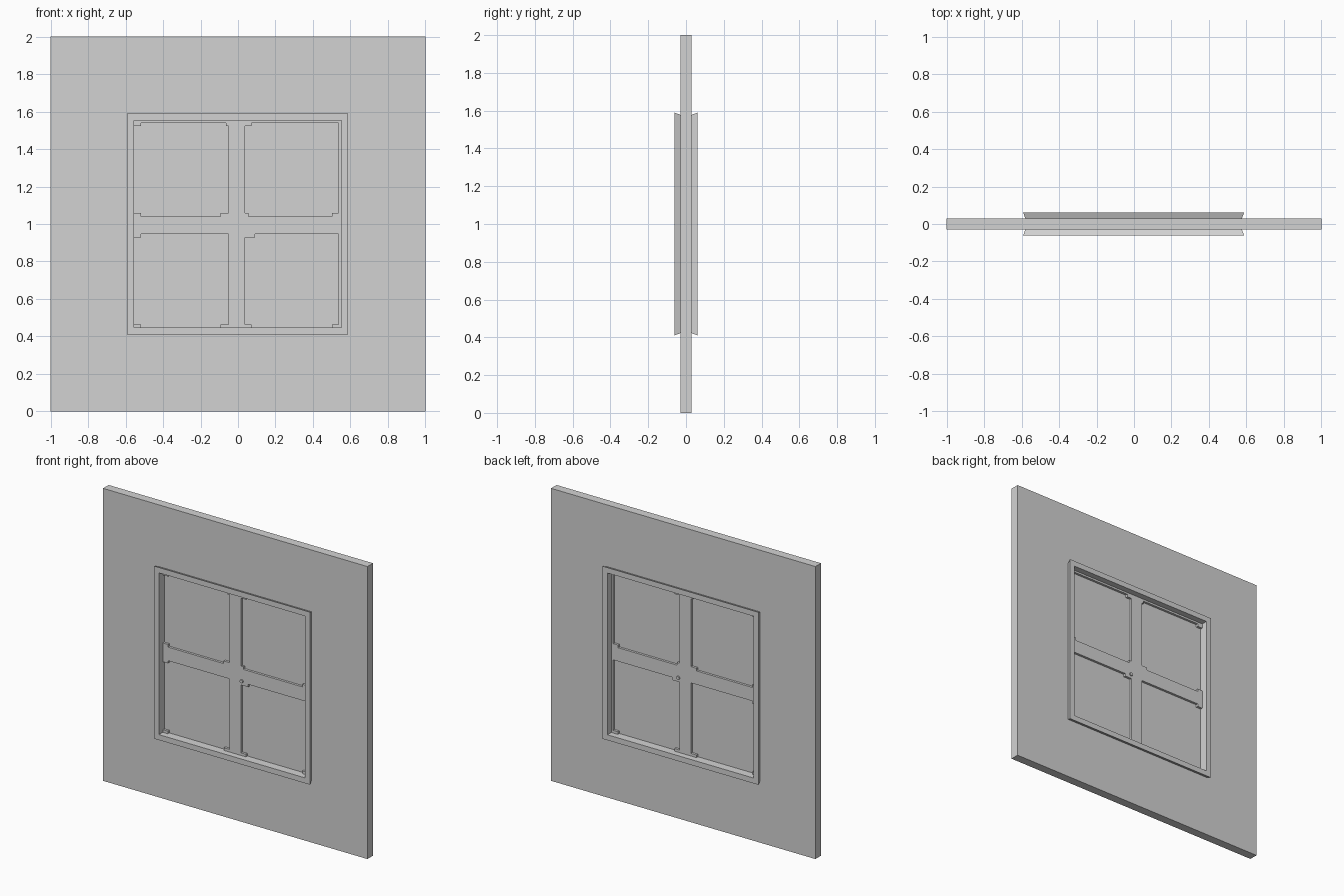
import bpy, bmesh
from mathutils import Matrix

cube = bpy.data.objects.get("Cube")
if cube:
    bpy.data.objects.remove(cube, do_unlink=True)

grey = bpy.data.materials.new("plain grey")
grey.use_nodes = True
grey.diffuse_color = (0.65, 0.65, 0.65, 1)
grey.node_tree.nodes["Principled BSDF"].inputs["Base Color"].default_value = grey.diffuse_color


def finish(name, bm):
    bmesh.ops.recalc_face_normals(bm, faces=bm.faces)
    mesh = bpy.data.meshes.new(name)
    bm.to_mesh(mesh)
    bm.free()
    mesh.materials.append(grey)
    obj = bpy.data.objects.new(name, mesh)
    bpy.context.collection.objects.link(obj)
    return obj


def add_box(bm, x0, x1, z0, z1, depth):
    """Box centred on y = 0 with the given half depth."""
    place = Matrix.Translation(((x0 + x1) / 2, 0, (z0 + z1) / 2))
    size = Matrix.Diagonal((x1 - x0, 2 * depth, z1 - z0, 1))
    bmesh.ops.create_cube(bm, size=1, matrix=place @ size)


def square_ring(name, profile, cx=0.0):
    """Sweep a closed profile of (half width, y) round a square opening."""
    bm = bmesh.new()
    loops = [[bm.verts.new((cx + sx * r, y, 1 + sz * r))
              for sx, sz in ((-1, -1), (1, -1), (1, 1), (-1, 1))]
             for r, y in profile]
    for a, b in zip(loops, loops[1:] + loops[:1]):
        for i in range(4):
            j = (i + 1) % 4
            bm.faces.new((a[i], a[j], b[j], b[i]))
    return finish(name, bm)


# Wall with a square opening
square_ring("wall", [(1, -0.03), (1, 0.03), (0.565, 0.03), (0.565, -0.03)])

# Casing that flares outwards on both sides of the wall
square_ring("window_casing", [(0.59, -0.062), (0.578, -0.03), (0.578, 0.03),
                              (0.59, 0.062), (0.553, 0.062), (0.553, -0.062)], -0.002)

# Glass sheet
bm = bmesh.new()
add_box(bm, -0.556, 0.556, 0.444, 1.556, 0.004)
finish("glass", bm)

# Sash bars: cross, top rail and side stile
BAR = 0.02
bm = bmesh.new()
add_box(bm, -0.052, 0.037, 0.444, 1.556, BAR)
add_box(bm, 0.537, 0.556, 0.444, 1.556, BAR)
finish("upright_bars", bm)
bm = bmesh.new()
add_box(bm, -0.556, 0.556, 0.947, 1.04, BAR)
add_box(bm, -0.556, 0.556, 1.54, 1.556, BAR)
finish("cross_bars", bm)

# Small blocks in the pane corners: corner x, corner z, direction x and z, width
corners = [
    (-0.553, 1.54, 1, -1, 0.036), (-0.553, 1.04, 1, 1, 0.036), (-0.052, 1.04, -1, 1, 0.042),
    (-0.052, 1.54, -1, -1, 0.012),
    (0.037, 1.54, 1, -1, 0.036), (0.037, 1.04, 1, 1, 0.018), (0.537, 1.04, -1, 1, 0.036),
    (-0.553, 0.947, 1, -1, 0.036), (-0.553, 0.447, 1, 1, 0.036), (-0.037, 0.447, -1, 1, 0.056),
    (0.037, 0.947, 1, -1, 0.053), (0.037, 0.447, 1, 1, 0.036), (0.537, 0.447, -1, 1, 0.036),
]
bm = bmesh.new()
for x, z, dx, dz, w in corners:
    xs = sorted((x - 0.003 * dx, x + dx * w))
    zs = sorted((z - 0.003 * dz, z + dz * 0.018))
    add_box(bm, *xs, *zs, BAR)
finish("corner_blocks", bm)

# Latch pin through the crossing
bm = bmesh.new()
bmesh.ops.create_cone(bm, cap_ends=True, segments=8, radius1=0.012, radius2=0.012, depth=0.056,
                      matrix=Matrix.Translation((0.043, 0, 0.957)) @ Matrix.Rotation(1.5708, 4, "X"))
finish("latch_pin", bm)
